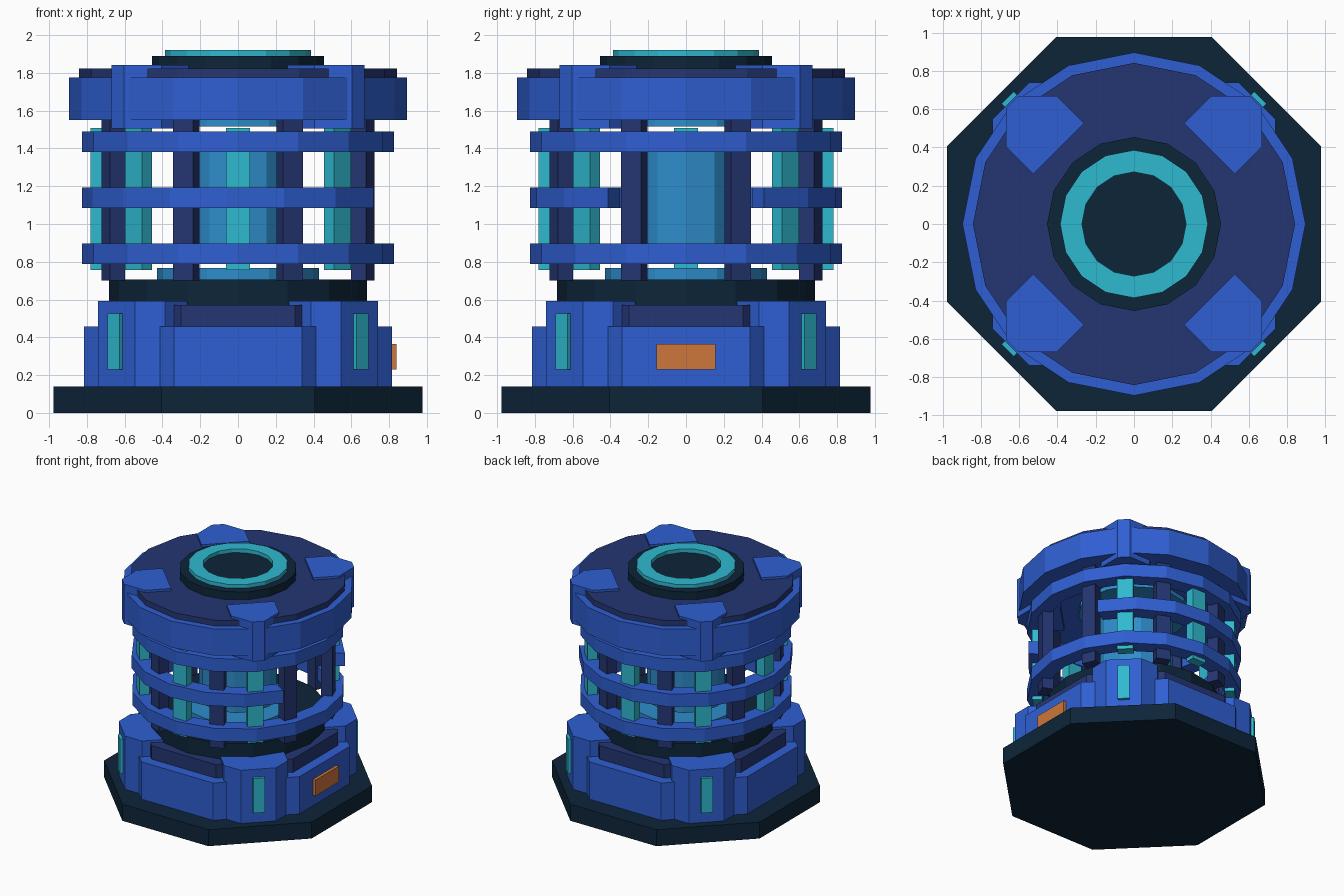
import bpy, bmesh, math
from math import sin, cos, pi, radians

if "Cube" in bpy.data.objects:
    bpy.data.objects.remove(bpy.data.objects["Cube"])


def material(name, r, g, b):
    lin = [((c / 255 + 0.055) / 1.055) ** 2.4 for c in (r, g, b)]
    m = bpy.data.materials.new(name)
    m.diffuse_color = (*lin, 1)
    m.use_nodes = True
    m.node_tree.nodes["Principled BSDF"].inputs["Base Color"].default_value = m.diffuse_color
    return m


DARK = material("dark_slate", 13, 37, 57)
NAVY = material("navy", 36, 54, 114)
BLUE = material("blue", 47, 95, 210)
TEAL = material("teal", 47, 185, 208)
CORE = material("core_blue", 46, 141, 203)
ORANGE = material("orange", 206, 119, 60)


def finish(name, bm, mat):
    bmesh.ops.recalc_face_normals(bm, faces=bm.faces[:])
    me = bpy.data.meshes.new(name)
    bm.to_mesh(me)
    bm.free()
    me.materials.append(mat)
    ob = bpy.data.objects.new(name, me)
    bpy.context.collection.objects.link(ob)
    return ob


def prism(name, pts, z0, z1, mat, angle=0.0):
    """Extrude a flat outline upward, turned about the z axis."""
    bm = bmesh.new()
    c, s = cos(angle), sin(angle)
    lo, hi = [[bm.verts.new((x * c - y * s, x * s + y * c, z)) for x, y in pts]
              for z in (z0, z1)]
    n = len(pts)
    bm.faces.new(lo[::-1])
    bm.faces.new(hi)
    for i in range(n):
        j = (i + 1) % n
        bm.faces.new((lo[i], lo[j], hi[j], hi[i]))
    return finish(name, bm, mat)


def disc(name, r, z0, z1, mat, n=16, turn=0.0):
    pts = [(r * cos(2 * pi * i / n + turn), r * sin(2 * pi * i / n + turn)) for i in range(n)]
    return prism(name, pts, z0, z1, mat)


def octagon(name, apothem, z0, z1, mat):
    return disc(name, apothem / cos(pi / 8), z0, z1, mat, 8, pi / 8)


def block(name, r0, r1, half, z0, z1, mat, angle):
    """Box between two radii, facing outward at an angle."""
    return prism(name, [(r0, -half), (r1, -half), (r1, half), (r0, half)], z0, z1, mat, angle)


def chamfer_block(name, r0, r1, half, cut, z0, z1, mat, angle):
    """Box with its two outer corners cut off."""
    pts = [(r0, -half), (r1 - cut, -half), (r1, cut - half),
           (r1, half - cut), (r1 - cut, half), (r0, half)]
    return prism(name, pts, z0, z1, mat, angle)


def ring(name, ri, ro, z0, z1, mat, n=16, start=0.0, sweep=2 * pi):
    """Square-section band, full circle or open arc."""
    bm = bmesh.new()
    full = sweep > 2 * pi - 0.001
    secs = []
    for i in range(n if full else n + 1):
        a = start + sweep * i / n
        secs.append([bm.verts.new((r * cos(a), r * sin(a), z))
                     for r, z in ((ri, z0), (ro, z0), (ro, z1), (ri, z1))])
    for i in range(n):
        p, q = secs[i], secs[(i + 1) % len(secs)]
        for k in range(4):
            m = (k + 1) % 4
            bm.faces.new((p[k], p[m], q[m], q[k]))
    if not full:
        bm.faces.new(secs[0])
        bm.faces.new(secs[-1][::-1])
    return finish(name, bm, mat)


# Stepped octagonal base
octagon("base_plate", 0.977, 0, 0.14, DARK)
octagon("base_body", 0.815, 0.14, 0.457, BLUE)
octagon("base_collar", 0.73, 0.457, 0.572, NAVY)
disc("cage_floor", 0.682, 0.572, 0.705, DARK)

# Corner blocks on the base and through the cap, with light strips
for k in range(4):
    a = radians(45 + 90 * k)
    chamfer_block(f"base_corner_{k}", 0.62, 0.909, 0.25, 0.112, 0.14, 0.592, BLUE, a)
    block(f"corner_light_{k}", 0.9, 0.933, 0.045, 0.23, 0.525, TEAL, a)
    chamfer_block(f"cap_corner_{k}", 0.556, 0.9, 0.187, 0.14, 1.505, 1.842, BLUE, a)

# Orange panel on the right side
block("side_panel", 0.81, 0.84, 0.157, 0.23, 0.365, ORANGE, 0)

# Floating core between two end discs
disc("core_lower_disc", 0.43, 0.705, 0.766, CORE)
disc("core", 0.3, 0.79, 1.49, CORE, 12)
disc("core_upper_disc", 0.43, 1.515, 1.55, CORE)

# Cage columns, light bars (none on the right side) and bands
for k in range(8):
    block(f"cage_column_{k}", 0.67, 0.758, 0.0575, 0.7, 1.56, NAVY, radians(22.5 + 45 * k))
    if k:
        block(f"light_bar_{k}", 0.705, 0.782, 0.0625, 0.757, 1.508, TEAL, radians(45 * k))
ring("lower_band", 0.7, 0.827, 0.787, 0.896, BLUE)
ring("middle_band", 0.7, 0.827, 1.084, 1.194, BLUE, 14, radians(30), radians(300))
ring("upper_band", 0.7, 0.827, 1.38, 1.49, BLUE)

# Cap, hub and glowing top ring
disc("cap", 0.896, 1.55, 1.775, BLUE)
disc("cap_top", 0.841, 1.775, 1.823, NAVY)
disc("hub", 0.454, 1.823, 1.89, DARK)
ring("hub_ring", 0.272, 0.386, 1.885, 1.922, TEAL)
